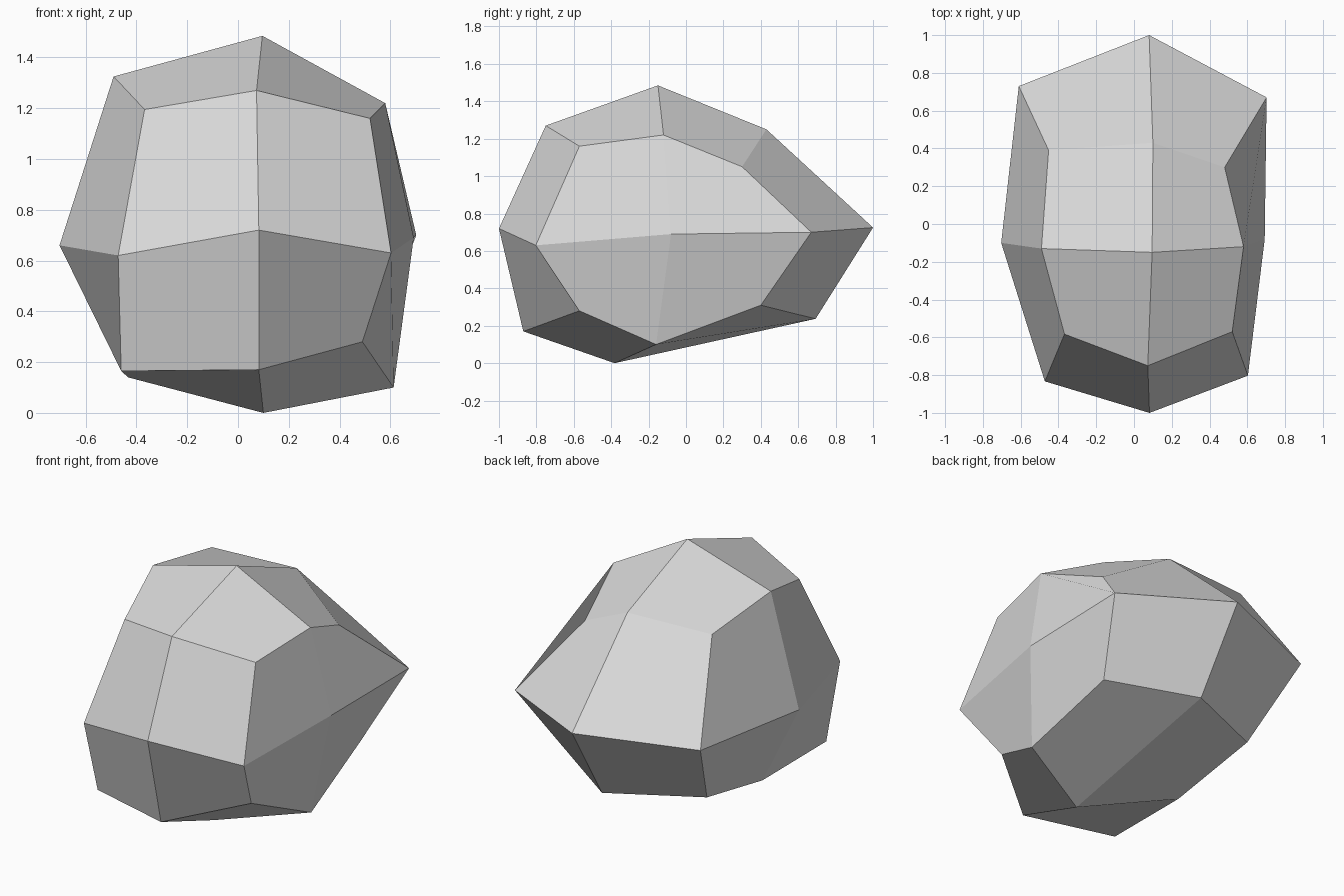
import bpy
import bmesh

# Remove only the default cube
default_cube = bpy.data.objects.get("Cube")
if default_cube:
    bpy.data.objects.remove(default_cube, do_unlink=True)


def flat_material(name, grey):
    material = bpy.data.materials.new(name)
    material.use_nodes = True
    colour = (grey, grey, grey, 1)
    material.diffuse_color = colour
    shader = material.node_tree.nodes["Principled BSDF"]
    shader.inputs["Base Color"].default_value = colour
    shader.inputs["Roughness"].default_value = 0.9
    return material


# Rough cross-sections, counter-clockwise from the front corner on the -x side;
# corners alternate with side middles
low_ring = [(-.46, -.715, .165), (.082, -.87, .17), (.49, -.57, .28), (.613, -.16, .1),
            (.557, .4, .31), (.09, .693, .237), (-.455, .445, .26), (-.433, -.13, .14)]
girdle_ring = [(-.472, -.833, .62), (.082, -1, .72), (.603, -.803, .63), (.692, -.08, .69),
               (.702, .67, .7), (.08, 1, .725), (-.61, .73, .7), (-.703, -.1, .66)]
high_ring = [(-.368, -.583, 1.195), (.073, -.75, 1.27), (.52, -.57, 1.16), (.58, -.12, 1.22),
             (.48, .3, 1.05), (.1, .43, 1.25), (-.452, .39, 1.247), (-.49, -.13, 1.325)]
peak_point = (.096, -.15, 1.485)
base_point = (.1, -.382, 0)

bm = bmesh.new()


def add_ring(points):
    return [bm.verts.new(point) for point in points]


def bridge(lower, upper):
    """Join two rings with quads that all fold the same way round."""
    for i in range(len(lower)):
        bm.faces.new([lower[i], upper[i], upper[i - 1], lower[i - 1]])


def cap(ring, point, flip):
    """Close a ring with four quads meeting at one point, with parallel folds."""
    centre = bm.verts.new(point)
    for i in range(0, len(ring), 2):
        quad = [ring[i - 1], ring[i], ring[i + 1], centre]
        if flip:
            quad.reverse()
        if i % 4 == 0:
            quad = quad[1:] + quad[:1]
        bm.faces.new(quad)


# Stone body: two bands of facets closed by a peak and a base
low, girdle, high = map(add_ring, (low_ring, girdle_ring, high_ring))
bridge(low, girdle)
bridge(girdle, high)
cap(high, peak_point, False)
cap(low, base_point, True)

mesh = bpy.data.meshes.new("boulder")
bm.to_mesh(mesh)
bm.free()
mesh.materials.append(flat_material("stone grey", 0.7))
boulder = bpy.data.objects.new("boulder", mesh)
bpy.context.scene.collection.objects.link(boulder)
